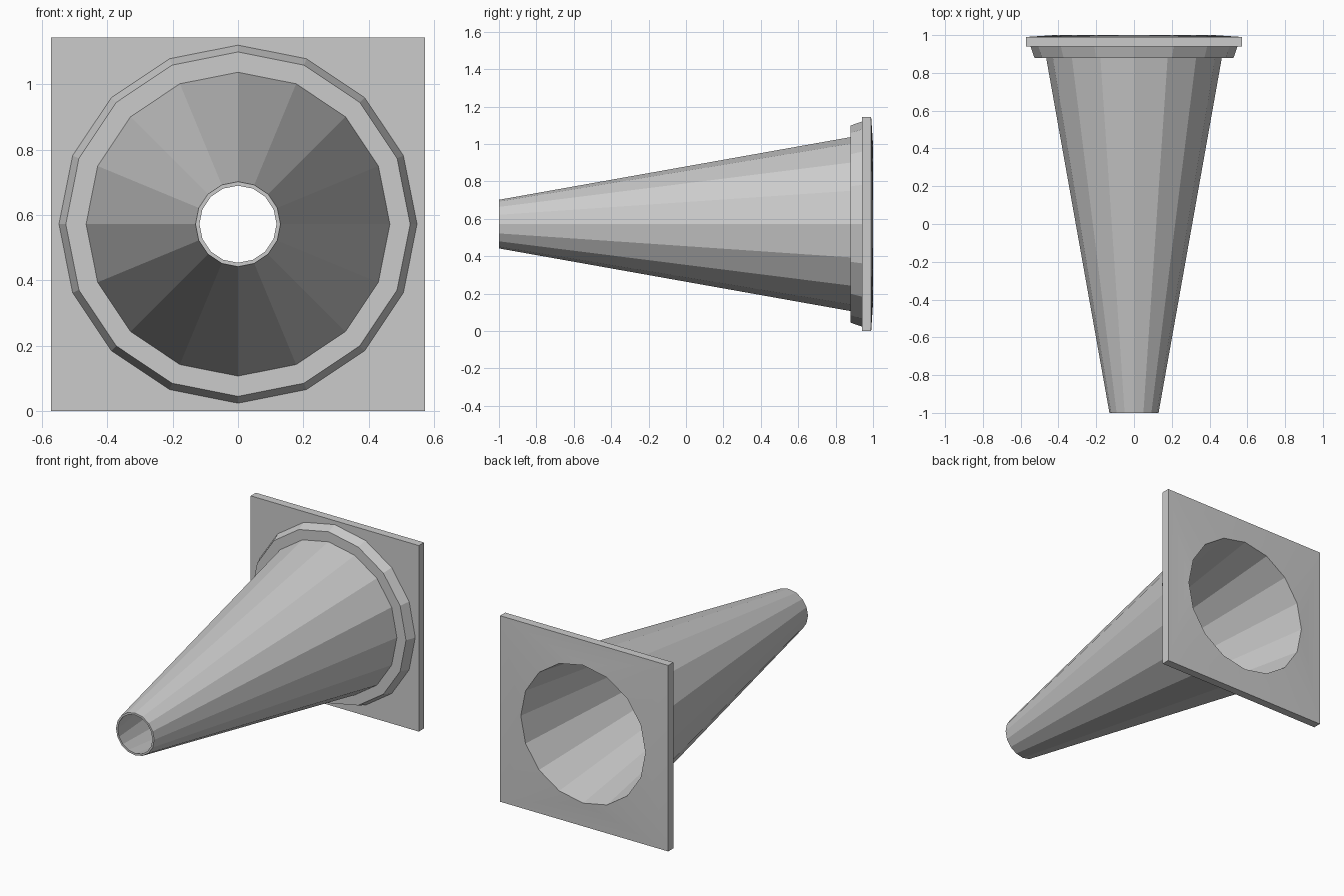
import bpy, bmesh, math

if "Cube" in bpy.data.objects:
    bpy.data.objects.remove(bpy.data.objects["Cube"], do_unlink=True)

SIDES = 16
HALF = 0.572      # half the plate width, also the height of the axis

grey = bpy.data.materials.new("plain_grey")
grey.use_nodes = True
grey.diffuse_color = (0.6, 0.6, 0.6, 1)
grey.node_tree.nodes["Principled BSDF"].inputs["Base Color"].default_value = (0.6, 0.6, 0.6, 1)


def ring(bm, radius, y, count=SIDES, turn=0.0):
    """Ring of vertices around the lengthwise axis."""
    verts = []
    for i in range(count):
        a = turn + math.tau * i / count
        verts.append(bm.verts.new((radius * math.cos(a), y, HALF + radius * math.sin(a))))
    return verts


def bridge(bm, a, b):
    """Quads between two rings of equal count."""
    n = len(a)
    for i in range(n):
        j = (i + 1) % n
        bm.faces.new((a[i], a[j], b[j], b[i]))


def fan(bm, corners, hole):
    """Triangles from the four corners to a round opening."""
    step = SIDES // 4
    for q in range(4):
        for k in range(step):
            bm.faces.new((corners[q], hole[q * step + k], hole[(q * step + k + 1) % SIDES]))
        bm.faces.new((corners[q], corners[(q + 1) % 4], hole[(q + 1) * step % SIDES]))


def finish(bm, name):
    bmesh.ops.recalc_face_normals(bm, faces=bm.faces[:])
    mesh = bpy.data.meshes.new(name)
    bm.to_mesh(mesh)
    bm.free()
    mesh.materials.append(grey)
    obj = bpy.data.objects.new(name, mesh)
    bpy.context.collection.objects.link(obj)
    return obj


# Hollow cone with its stepped collar: one closed profile of (radius, y)
profile = [(0.13, -1), (0.465, 0.88), (0.527, 0.88), (0.548, 0.94),
           (0.424, 1), (0.118, -1)]
bm = bmesh.new()
rings = [ring(bm, r, y) for r, y in profile]
for i in range(len(rings)):
    bridge(bm, rings[i - 1], rings[i])
finish(bm, "hollow_cone")

# Square base plate, its back rising slightly to the opening
bm = bmesh.new()
diagonal = HALF * math.sqrt(2)
front = ring(bm, diagonal, 0.94, 4, math.pi / 4)
back = ring(bm, diagonal, 0.99, 4, math.pi / 4)
front_hole = ring(bm, 0.54, 0.94)
back_hole = ring(bm, 0.424, 1.0)
bridge(bm, front, back)
bridge(bm, front_hole, back_hole)
fan(bm, front, front_hole)
fan(bm, back, back_hole)
plate = finish(bm, "base_plate")

# Soft shading across the plate's back, sharp at its rim
bpy.ops.object.select_all(action='DESELECT')
plate.select_set(True)
bpy.context.view_layer.objects.active = plate
bpy.ops.object.shade_smooth_by_angle(angle=math.radians(15))
